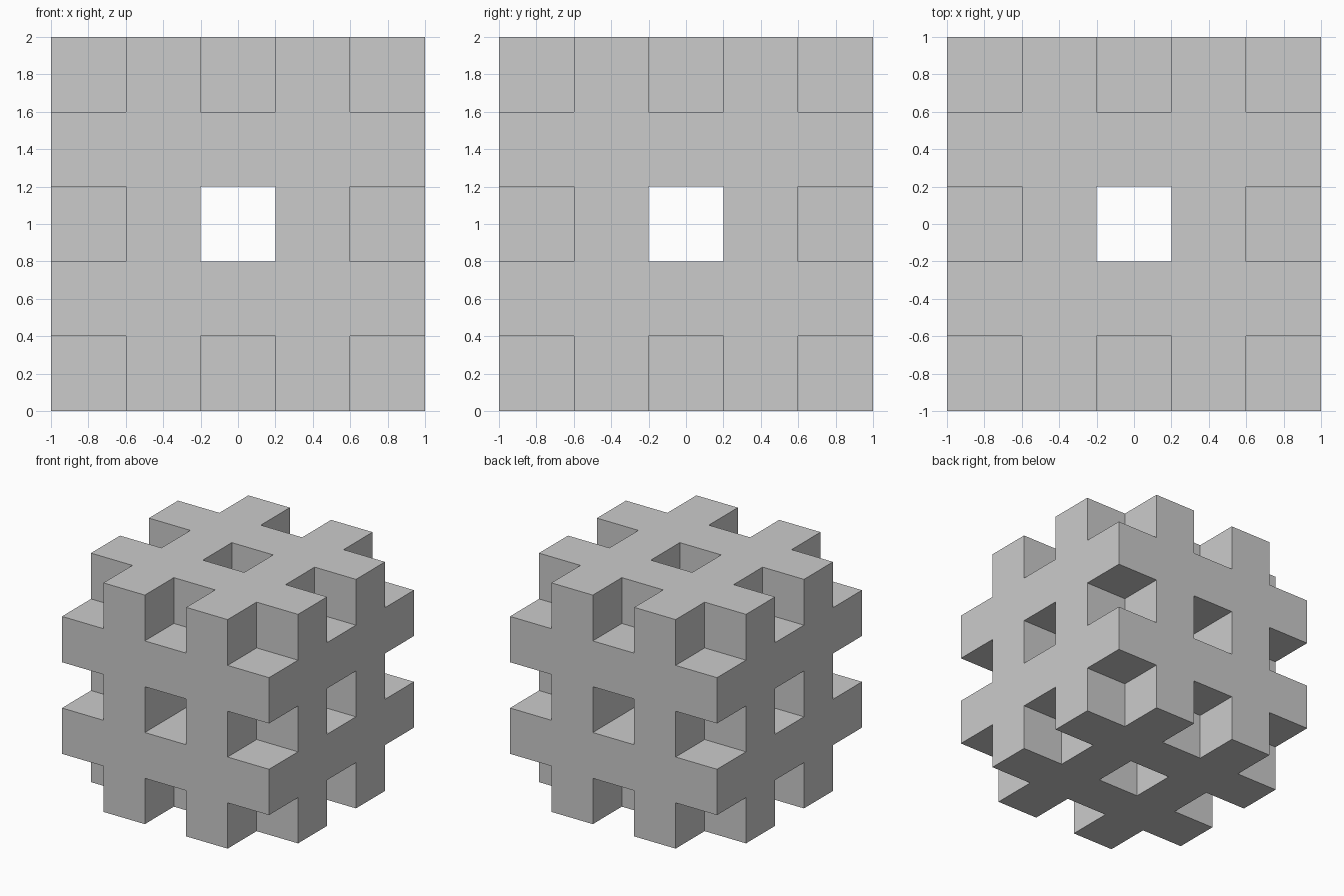
import bpy, bmesh
from itertools import product
from mathutils import Vector

if "Cube" in bpy.data.objects:
    bpy.data.objects.remove(bpy.data.objects["Cube"])

N, CELL = 5, 0.4  # the block is a 5 x 5 x 5 lattice of 0.4 cells


def solid(c):
    """True where the lattice has material."""
    if any(i < 0 or i >= N for i in c):
        return False
    if all(i % 2 == 0 for i in c):       # corner, edge and face-centre notches
        return False
    return sum(i == 2 for i in c) < 2    # three crossing centre tunnels


def add_face(bm, centre, axis, sign):
    """Add one outward-facing square on the side of a cell."""
    n, u, v = Vector(), Vector(), Vector()
    n[axis] = sign * CELL / 2
    u[(axis + 1) % 3] = CELL / 2
    v[(axis + 2) % 3] = sign * CELL / 2
    corners = [centre + n + a * u + b * v
               for a, b in ((-1, -1), (1, -1), (1, 1), (-1, 1))]
    bm.faces.new([bm.verts.new(p) for p in corners])


# Lattice cube: skin every exposed cell side
bm = bmesh.new()
for cell in product(range(N), repeat=3):
    if not solid(cell):
        continue
    centre = Vector(cell) * CELL + Vector((-0.8, -0.8, 0.2))
    for axis, sign in product(range(3), (-1, 1)):
        neighbour = list(cell)
        neighbour[axis] += sign
        if not solid(neighbour):
            add_face(bm, centre, axis, sign)

bmesh.ops.remove_doubles(bm, verts=bm.verts[:], dist=0.001)
mesh = bpy.data.meshes.new("lattice_cube")
bm.to_mesh(mesh)
bm.free()
bpy.context.collection.objects.link(bpy.data.objects.new("lattice_cube", mesh))
